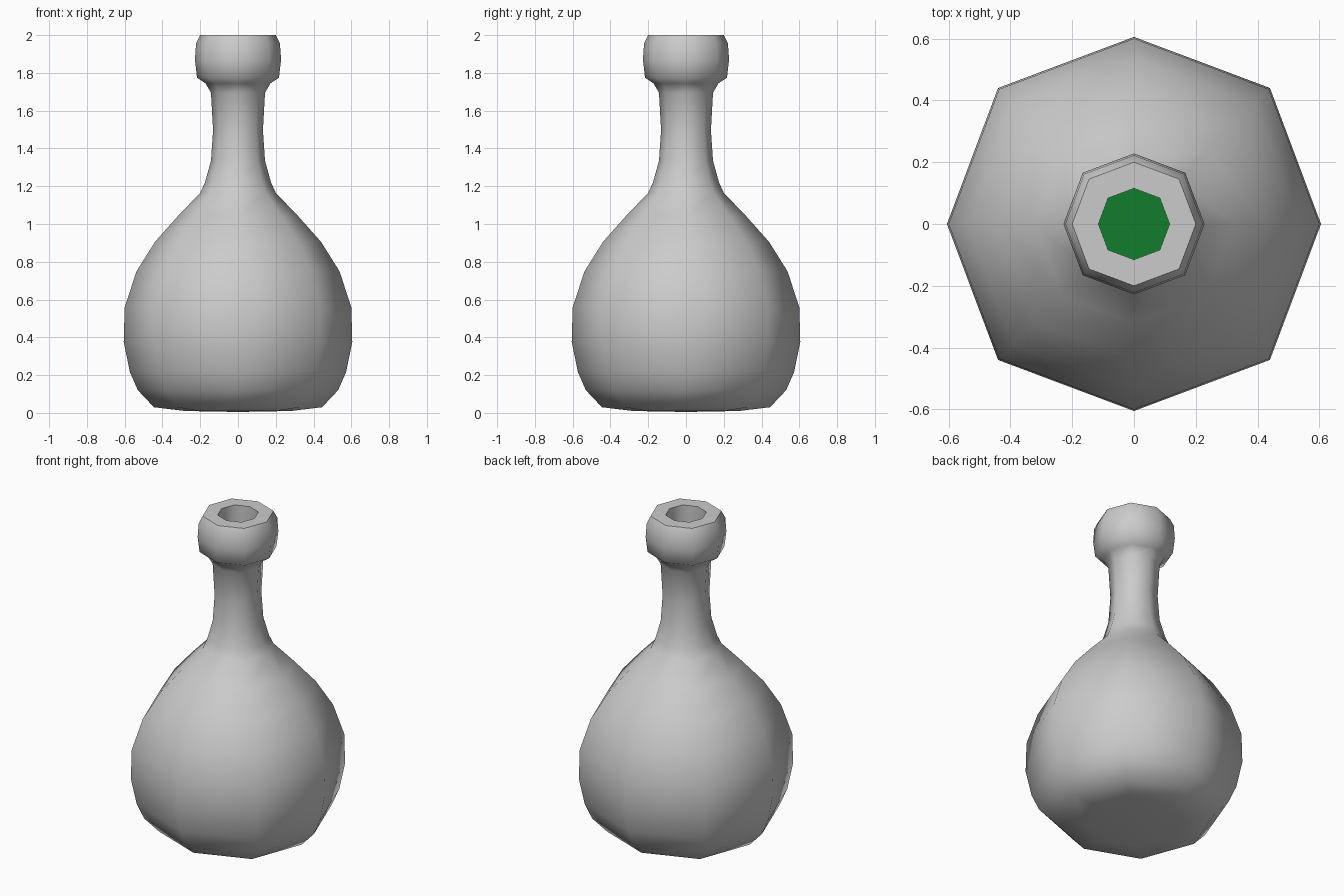
import bpy, bmesh, math

if "Cube" in bpy.data.objects:
    bpy.data.objects.remove(bpy.data.objects["Cube"])

SIDES = 8


def lathe(name, profile, sharp_angle):
    """Spin (radius, height) points into an eight-sided, slightly squared body."""
    bm = bmesh.new()
    rings = []
    for r, z in profile:
        if r == 0:
            rings.append([bm.verts.new((0, 0, z))] * SIDES)
            continue
        ring = []
        for i in range(SIDES):
            a = 2 * math.pi * i / SIDES
            k = r * (1.028 if i % 2 else 1.0)
            ring.append(bm.verts.new((k * math.cos(a), k * math.sin(a), z)))
        rings.append(ring)
    for low, high in zip(rings, rings[1:]):
        for i in range(SIDES):
            j = (i + 1) % SIDES
            corners = [low[i], low[j], high[j], high[i]]
            bm.faces.new(list(dict.fromkeys(corners)))
    bmesh.ops.recalc_face_normals(bm, faces=bm.faces)
    mesh = bpy.data.meshes.new(name)
    bm.to_mesh(mesh)
    bm.free()
    obj = bpy.data.objects.new(name, mesh)
    bpy.context.collection.objects.link(obj)
    bpy.ops.object.select_all(action='DESELECT')
    obj.select_set(True)
    bpy.context.view_layer.objects.active = obj
    bpy.ops.object.shade_smooth_by_angle(angle=math.radians(sharp_angle))
    return obj


# Bottle: base, belly, neck and collar outside, then down the inner wall
outer = [(0, 0.005), (0.28, 0.01), (0.445, 0.03), (0.53, 0.12), (0.572, 0.215),
         (0.605, 0.375), (0.6, 0.56), (0.537, 0.75), (0.44, 0.905),
         (0.32, 1.04), (0.2, 1.165), (0.175, 1.22), (0.143, 1.335),
         (0.132, 1.495), (0.143, 1.695), (0.172, 1.745), (0.217, 1.775),
         (0.228, 1.87), (0.222, 1.955), (0.2, 2.0)]
inner = [(0.115, 2.0), (0.117, 1.7), (0.117, 1.49), (0.125, 1.33),
         (0.16, 1.21), (0.4, 0.9), (0.5, 0.75), (0.565, 0.56),
         (0.57, 0.375), (0.5, 0.13), (0.42, 0.06), (0, 0.04)]
lathe("bottle", outer + inner, 60)

# Green liquid inside the belly
liquid = lathe("liquid", [(0, 0.05), (0.41, 0.07), (0.49, 0.14), (0.56, 0.375),
                          (0.555, 0.56), (0.49, 0.75), (0, 0.75)], 50)
green = bpy.data.materials.new("green_liquid")
green.diffuse_color = (0.006, 0.2, 0.025, 1)
green.use_nodes = True
green.node_tree.nodes["Principled BSDF"].inputs["Base Color"].default_value = green.diffuse_color
liquid.data.materials.append(green)
